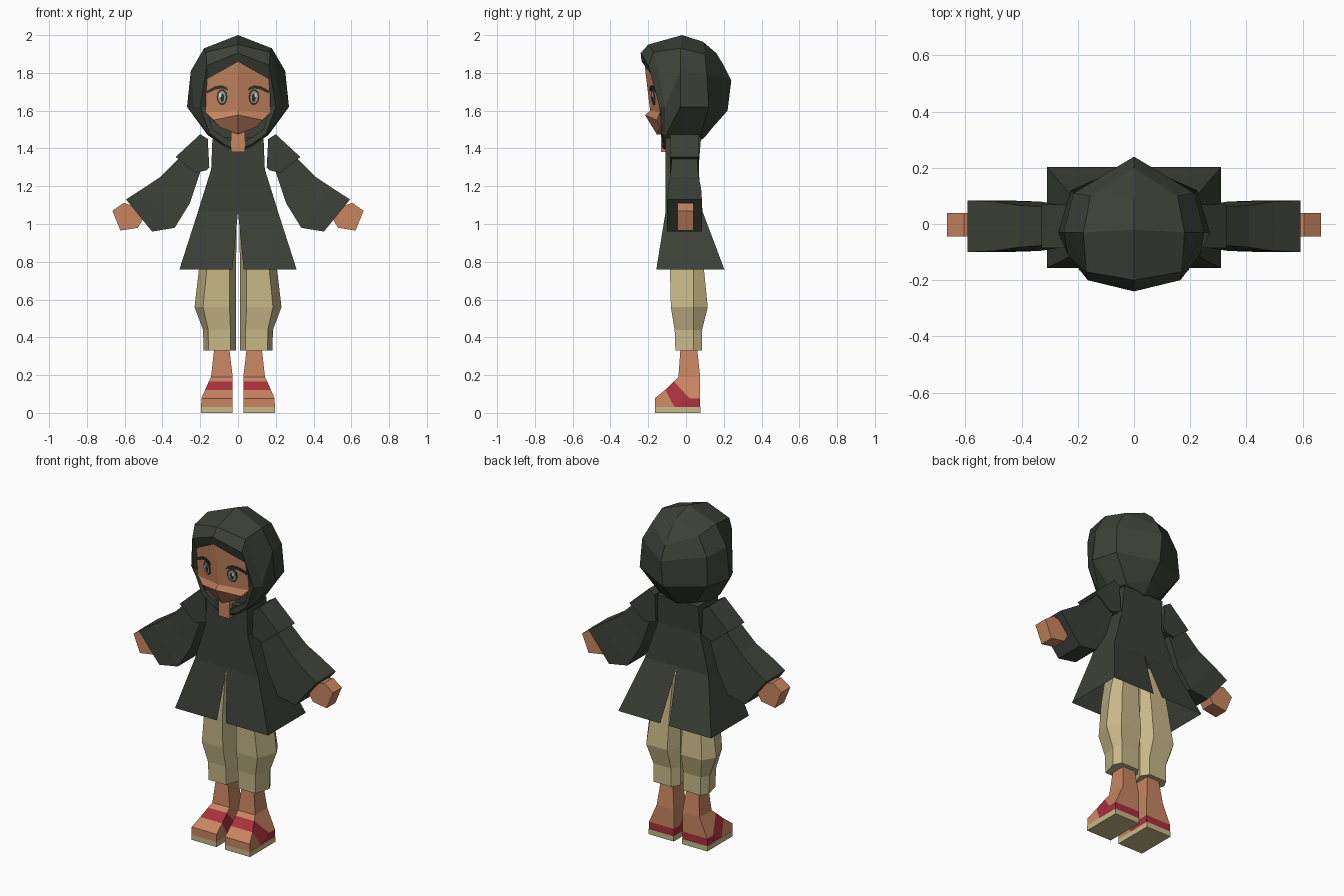
import bpy, bmesh, math
from mathutils import Vector


def mat(name, rgb):
    m = bpy.data.materials.new(name)
    m.diffuse_color = (*rgb, 1)
    return m


GREEN = mat("dark_green_cloth", (0.046, 0.053, 0.040))
SKIN = mat("skin", (0.58, 0.235, 0.118))
BEIGE = mat("beige", (0.58, 0.49, 0.25))
RED = mat("strap_red", (0.40, 0.03, 0.045))
DARK = mat("lash_dark", (0.03, 0.035, 0.025))
GREY = mat("eye_grey", (0.36, 0.34, 0.30))
WHITE = mat("eye_white", (0.8, 0.8, 0.8))


def build(name, verts, faces, mats, index=None):
    """Make a mesh from its +x half and mirror it to -x."""
    bm = bmesh.new()
    for s in (1, -1):
        vs = [bm.verts.new((s * x, y, z)) for x, y, z in verts]
        for i, f in enumerate(faces):
            face = bm.faces.new([vs[k] for k in f])
            face.material_index = index[i] if index else 0
    bmesh.ops.remove_doubles(bm, verts=bm.verts, dist=0.0005)
    bmesh.ops.dissolve_degenerate(bm, edges=bm.edges, dist=0.0002)
    bmesh.ops.recalc_face_normals(bm, faces=bm.faces)
    me = bpy.data.meshes.new(name)
    bm.to_mesh(me)
    bm.free()
    for m in mats:
        me.materials.append(m)
    ob = bpy.data.objects.new(name, me)
    bpy.context.collection.objects.link(ob)
    return ob


def loft(name, rings, m, closed=True, caps=(True, True)):
    n = len(rings[0])
    verts = [p for r in rings for p in r]
    faces = []
    for r in range(len(rings) - 1):
        for i in range(n if closed else n - 1):
            j = (i + 1) % n
            faces.append((r * n + i, r * n + j, (r + 1) * n + j, (r + 1) * n + i))
    if caps[0]:
        faces.append(tuple(range(n)))
    if caps[1]:
        faces.append(tuple(range((len(rings) - 1) * n, len(rings) * n)))
    return build(name, verts, faces, [m])


def prism(name, outline, y0, y1, m):
    """Extrude an (x, z) outline along y."""
    return loft(name, [[(x, y, z) for x, z in outline] for y in (y0, y1)], m)


# hood: half rings from the deep lining, over the rim, to the back seam
rim = [(0, -.235, 1.86), (.165, -.165, 1.765), (.167, -.135, 1.62),
       (.135, -.125, 1.50), (.06, -.125, 1.45), (0, -.13, 1.425)]
hood = [
    [(x, -.07, z) for x, y, z in rim],
    rim,
    [(0, -.24, 1.905), (.165, -.20, 1.84), (.20, -.14, 1.62),
     (.15, -.13, 1.48), (.07, -.125, 1.42), (0, -.125, 1.395)],
    [(0, -.20, 1.95), (.17, -.17, 1.91), (.235, -.11, 1.62),
     (.15, -.11, 1.465), (.07, -.11, 1.41), (0, -.12, 1.38)],
    [(0, -.02, 2.0), (.18, -.03, 1.93), (.25, -.03, 1.81),
     (.27, -.03, 1.62), (.16, -.01, 1.47), (0, 0, 1.42)],
    [(0, .09, 1.965), (.155, .10, 1.90), (.215, .11, 1.79),
     (.225, .12, 1.62), (.12, .08, 1.48), (0, .09, 1.45)],
    [(0, .16, 1.905), (0, .20, 1.84), (0, .24, 1.76),
     (0, .22, 1.60), (0, .14, 1.51), (0, .10, 1.46)],
]
loft("hood", hood, GREEN, closed=False, caps=(True, False))


# face: flat slanted halves with a pointed mouth
def face_y(x, z):
    return -.19 - .12 * (z - 1.6) + .3 * x


F = [(0, face_y(0, 1.88), 1.88), (.17, face_y(.17, 1.80), 1.80),
     (.17, face_y(.17, 1.59), 1.59), (0, face_y(0, 1.6), 1.6),
     (0, -.217, 1.577), (.13, -.155, 1.55), (.10, -.135, 1.515), (0, -.155, 1.475),
     (.17, -.06, 1.80), (.17, -.06, 1.59), (.10, -.06, 1.515), (0, -.06, 1.475)]
build("face", F, [(0, 1, 2, 3), (3, 2, 5, 4), (4, 5, 6, 7),
                  (1, 8, 9, 2), (2, 9, 10, 6, 5), (6, 10, 11, 7)], [SKIN])
prism("neck", [(0, 1.38), (.036, 1.38), (.036, 1.51), (0, 1.51)], -.132, -.02, SKIN)


# painted eye parts: thin plates lying on the face plane
def plate(name, outline, lift, m):
    loft(name, [[(x, face_y(x, z) - d, z) for x, z in outline] for d in (0, lift)], m)


def oval(cx, cz, rx, rz, n=10):
    return [(cx + rx * math.cos(2 * math.pi * k / n),
             cz + rz * math.sin(2 * math.pi * k / n)) for k in range(n)]


plate("eye_outline", oval(.084, 1.672, .029, .043), .003, DARK)
plate("eye_iris", oval(.085, 1.672, .021, .034), .005, GREY)
plate("eye_pupil", oval(.083, 1.668, .010, .022), .007, DARK)
plate("eye_glint", oval(.094, 1.682, .008, .012, 6), .009, WHITE)
plate("upper_lash", [(.05, 1.705), (.085, 1.718), (.12, 1.712), (.165, 1.69),
                     (.165, 1.705), (.12, 1.730), (.085, 1.734), (.06, 1.724)], .006, DARK)

# coat: rectangular rows, slit at front and back below the waist
# each row: z, half width, front y, back y, slit half width
rows = [(1.46, .135, -.11, .08, 0), (1.29, .142, -.108, .066, 0),
        (1.065, .212, -.108, .088, 0), (.76, .31, -.157, .203, .03)]
coat = [[(s, f, z), (w, f, z), (w, b, z), (s, b, z)] for z, w, f, b, s in rows]
loft("coat", coat, GREEN, closed=False, caps=(True, False))

# sleeves, shoulders and hands
prism("shoulder", [(.20, 1.475), (.16, 1.45), (.152, 1.30), (.165, 1.285),
                   (.225, 1.27), (.33, 1.355)], -.085, .07, GREEN)
sections = [((.31, 1.35), (.20, 1.275), .068), ((.41, 1.25), (.255, 1.11), .075),
            ((.50, 1.19), (.335, .98), .088), ((.593, 1.13), (.455, .96), .092)]
loft("sleeve", [[(t[0], -.008 - h, t[1]), (t[0], -.008 + h, t[1]),
                 (b[0], -.008 + h, b[1]), (b[0], -.008 - h, b[1])]
                for t, b, h in sections], GREEN)
prism("hand", [(.57, 1.10), (.605, 1.112), (.665, 1.07), (.622, .965),
               (.53, .98), (.50, 1.03)], -.045, .04, SKIN)

# trouser legs: six sided, bulging at the knee
# each row: z, inner x, outer x, front face inner and outer x, front y, back y
legs = [(1.0, .008, .16, .03, .13, -.08, .08), (.76, .010, .207, .045, .165, -.085, .095),
        (.56, .010, .23, .045, .185, -.08, .115), (.44, .010, .185, .04, .158, -.06, .085),
        (.33, .010, .182, .04, .157, -.056, .086)]
loft("trouser_leg", [[(a, f, z), (b, f, z), (o, .04, z), (b, k, z), (a, k, z), (i, .04, z)]
                     for z, i, o, a, b, f, k in legs], BEIGE)

# feet: a side pattern of toe, strap and heel joined across the width
P = [(-.165, .03), (-.165, .077), (-.11, .122), (-.065, .167), (-.04, .19), (.075, .19),
     (.075, .075), (.075, .03), (.02, .075), (-.06, .03), (-.03, .33), (.06, .33)]
INNER = {.33: .045}
OUTER = {.03: .195, .077: .194, .075: .194, .122: .174, .167: .154, .19: .143, .33: .127}
verts = [(INNER.get(z, .028), y, z) for y, z in P] + [(OUTER[z], y, z) for y, z in P]
sides = [((0, 1, 2, 9), 0), ((2, 3, 8, 9), 1), ((9, 8, 6, 7), 1),
         ((3, 4, 5, 6, 8), 0), ((4, 10, 11, 5), 0)]
edges = [(0, 1, 0), (1, 2, 0), (2, 3, 1), (3, 4, 0), (4, 10, 0),
         (11, 5, 0), (5, 6, 0), (6, 7, 1), (7, 9, 0), (9, 0, 0), (10, 11, 0)]
n = len(P)
faces = [f for f, _ in sides] + [tuple(k + n for k in f) for f, _ in sides]
index = [m for _, m in sides] * 2 + [m for _, _, m in edges]
faces += [(a, b, b + n, a + n) for a, b, _ in edges]
build("foot", verts, faces, [SKIN, RED], index)
prism("sole", [(.028, 0), (.196, 0), (.196, .032), (.028, .032)], -.165, .077, BEIGE)
